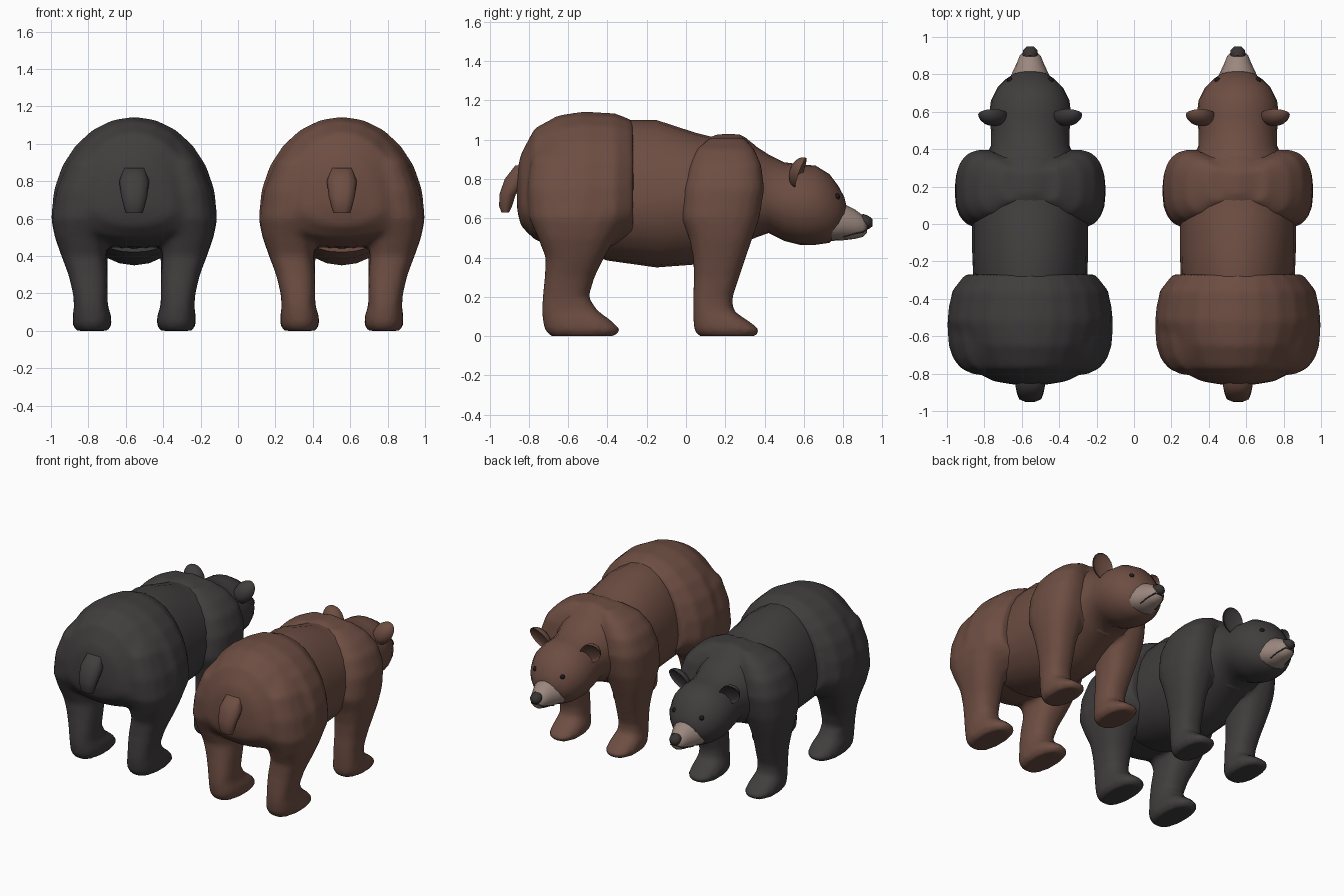
import bpy, bmesh, math
from mathutils import Matrix, Vector

cube = bpy.data.objects.get("Cube")
if cube:
    bpy.data.objects.remove(cube, do_unlink=True)


def material(name, rgb):
    m = bpy.data.materials.new(name)
    m.use_nodes = True
    m.diffuse_color = (*rgb, 1)
    bsdf = m.node_tree.nodes["Principled BSDF"]
    bsdf.inputs["Base Color"].default_value = (*rgb, 1)
    bsdf.inputs["Roughness"].default_value = 0.9
    return m


black_fur = material("black_fur", (0.052, 0.047, 0.047))
brown_fur = material("brown_fur", (0.153, 0.075, 0.055))
tan_muzzle = material("tan_muzzle", (0.33, 0.245, 0.21))
dark_skin = material("dark_skin", (0.04, 0.034, 0.033))
eye_black = material("eye_black", (0.012, 0.01, 0.01))


def power(v, e):
    return math.copysign(abs(v) ** e, v)


def body_point(row, a, grow=1.0):
    """Point on an egg-shaped section: y, half width, bottom, widest height, top."""
    y, w, low, mid, top = row
    s = math.sin(a)
    return Vector((w * grow * math.cos(a), y, mid + grow * s * (top - mid if s > 0 else mid - low)))


def leg_point(row, a):
    """Point on a rounded level section: z, inner x, outer x, back y, front y."""
    z, x0, x1, y0, y1 = row
    return Vector(((x0 + x1) / 2 + (x1 - x0) / 2 * power(math.cos(a), 0.8),
                   (y0 + y1) / 2 + (y1 - y0) / 2 * power(math.sin(a), 0.8), z))


def loft(bm, rows, point, side=1, n=18):
    """Closed skin through a stack of sections; side -1 mirrors it in x."""
    rings = []
    for row in rows:
        ring = []
        for i in range(n):
            p = point(row, math.tau * i / n)
            ring.append(bm.verts.new((p.x * side, p.y, p.z)))
        rings.append(ring)
    for a, b in zip(rings, rings[1:]):
        for i in range(n):
            j = (i + 1) % n
            bm.faces.new((a[i], a[j], b[j], b[i]))
    bm.faces.new(rings[0])
    bm.faces.new(rings[-1])


def finish(name, bm, mat, x, angle=60):
    bmesh.ops.recalc_face_normals(bm, faces=bm.faces)
    mesh = bpy.data.meshes.new(name)
    bm.to_mesh(mesh)
    bm.free()
    mesh.materials.append(mat)
    ob = bpy.data.objects.new(name, mesh)
    bpy.context.collection.objects.link(ob)
    ob.location.x = x
    bpy.ops.object.select_all(action="DESELECT")
    ob.select_set(True)
    bpy.context.view_layer.objects.active = ob
    bpy.ops.object.shade_smooth_by_angle(angle=math.radians(angle))
    return ob


def blend(ob):
    """Fuse overlapping volumes into one soft skin."""
    remesh = ob.modifiers.new("fuse", "REMESH")
    remesh.mode = "VOXEL"
    remesh.voxel_size = 0.018
    remesh.use_smooth_shade = True
    smooth = ob.modifiers.new("soften", "SMOOTH")
    smooth.factor = 0.5
    smooth.iterations = 6


# Sections: y, half width, bottom, widest height, top
TORSO = [(-.5, .28, .42, .6, 1.08), (-.4, .3, .385, .65, 1.1), (-.15, .31, .35, .68, 1.1),
         (.05, .31, .365, .7, 1.035), (.15, .3, .41, .72, 1.01), (.25, .28, .46, .72, 1.01),
         (.35, .24, .5, .7, .97), (.42, .21, .525, .7, .925), (.5, .21, .485, .68, .885),
         (.58, .22, .465, .67, .875), (.66, .21, .465, .66, .868), (.73, .175, .475, .65, .825),
         (.775, .13, .52, .63, .765), (.805, .085, .57, .64, .71), (.815, .04, .61, .64, .67)]
RUMP = [(-.86, .08, .64, .7, .84), (-.84, .2, .56, .66, .93), (-.77, .33, .49, .64, 1.06),
        (-.65, .4, .45, .62, 1.125), (-.52, .445, .44, .62, 1.145), (-.36, .42, .44, .63, 1.135),
        (-.27, .35, .47, .65, 1.1)]
SHOULDERS = [(.06, .15, .55, .8, .99), (.16, .25, .49, .75, 1.03), (.28, .26, .48, .72, 1.03),
             (.37, .2, .5, .7, .96)]
MUZZLE = [(.7, .12, .5, .57, .66), (.74, .125, .485, .57, .67), (.8, .1, .488, .57, .675),
          (.86, .072, .495, .565, .645), (.9, .056, .505, .56, .615), (.92, .035, .525, .56, .595)]
NOSE = [(.885, .028, .56, .585, .61), (.9, .042, .548, .585, .623), (.93, .038, .545, .58, .612),
        (.95, .018, .56, .578, .595)]
# Sections: z, inner x, outer x, back y, front y
HIND_LEG = [(0, .14, .31, -.69, -.36), (.03, .12, .33, -.72, -.33), (.08, .122, .33, -.73, -.38),
            (.13, .14, .322, -.735, -.45), (.2, .142, .328, -.73, -.495), (.3, .143, .352, -.72, -.465),
            (.4, .15, .39, -.715, -.415), (.5, .14, .425, -.755, -.36), (.6, .1, .445, -.8, -.29),
            (.75, .1, .42, -.81, -.262), (.9, .1, .36, -.79, -.265), (1, .1, .28, -.7, -.3)]
FORE_LEG = [(0, .14, .31, .06, .36), (.03, .12, .33, .04, .38), (.07, .122, .33, .037, .33),
            (.13, .14, .322, .035, .24), (.2, .142, .325, .035, .238), (.3, .143, .34, .04, .272),
            (.4, .14, .365, .035, .305), (.5, .12, .39, .015, .34), (.6, .1, .405, -.025, .375),
            (.75, .1, .4, -.015, .4), (.87, .1, .355, .015, .385), (.95, .08, .28, .05, .35),
            (1.01, .05, .16, .12, .3)]
TAIL = [(.63, -.045, .045, -.94, -.9), (.66, -.055, .055, -.952, -.885), (.72, -.07, .07, -.952, -.865),
        (.8, -.08, .08, -.925, -.8), (.87, -.06, .06, -.87, -.77)]


def ball(bm, centre, size, turn=None, dented=False):
    verts = bmesh.ops.create_uvsphere(bm, u_segments=16, v_segments=10, radius=1)["verts"]
    for v in verts:
        if dented and v.co.y > 0:
            v.co.y *= -0.35
        v.co = Vector(a * b for a, b in zip(v.co, size))
        if turn:
            v.co = turn @ v.co
        v.co += Vector(centre)


def bear(prefix, fur, x):
    # torso, neck and head
    bm = bmesh.new()
    loft(bm, TORSO, body_point, n=24)
    finish(prefix + "_body", bm, fur, x)

    # haunches and shoulders, each fused with its pair of legs
    for name, block, leg in (("_hindquarters", RUMP, HIND_LEG), ("_forequarters", SHOULDERS, FORE_LEG)):
        bm = bmesh.new()
        loft(bm, block, body_point, n=24)
        for side in (1, -1):
            loft(bm, leg, leg_point, side)
        blend(finish(prefix + name, bm, fur, x))

    # tail
    bm = bmesh.new()
    loft(bm, TAIL, leg_point, n=10)
    finish(prefix + "_tail", bm, fur, x)

    # muzzle and nose
    for name, rows, mat in (("_muzzle", MUZZLE, tan_muzzle), ("_nose", NOSE, dark_skin)):
        bm = bmesh.new()
        loft(bm, rows, body_point, n=16)
        finish(prefix + name, bm, mat, x)

    # mouth line following the muzzle skin
    right = [body_point(r, math.radians(-a)) for r, a in zip(MUZZLE[2:], (52, 38, 33, 30))]
    path = right + [Vector((-p.x, p.y, p.z)) for p in reversed(right)]
    curve = bpy.data.curves.new(prefix + "_mouth", "CURVE")
    curve.dimensions = "3D"
    curve.bevel_depth = 0.004
    curve.bevel_resolution = 1
    line = curve.splines.new("POLY")
    line.points.add(len(path) - 1)
    for p, co in zip(line.points, path):
        p.co = (*co, 1)
    curve.materials.append(dark_skin)
    mouth = bpy.data.objects.new(prefix + "_mouth", curve)
    bpy.context.collection.objects.link(mouth)
    mouth.location.x = x

    # cupped ears and eyes
    for side, label in ((1, "_left"), (-1, "_right")):
        bm = bmesh.new()
        turn = (Matrix.Rotation(side * math.radians(38), 3, "Y")
                @ Matrix.Rotation(side * math.radians(-20), 3, "Z")
                @ Matrix.Rotation(math.radians(-12), 3, "X"))
        ball(bm, (side * .2, .585, .83), (.068, .06, .092), turn, dented=True)
        finish(prefix + label + "_ear", bm, fur, x, 75)
        bm = bmesh.new()
        ball(bm, (side * .108, .768, .71), (.016, .016, .016))
        finish(prefix + label + "_eye", bm, eye_black, x)


bear("black_bear", black_fur, -0.555)
bear("brown_bear", brown_fur, 0.555)
